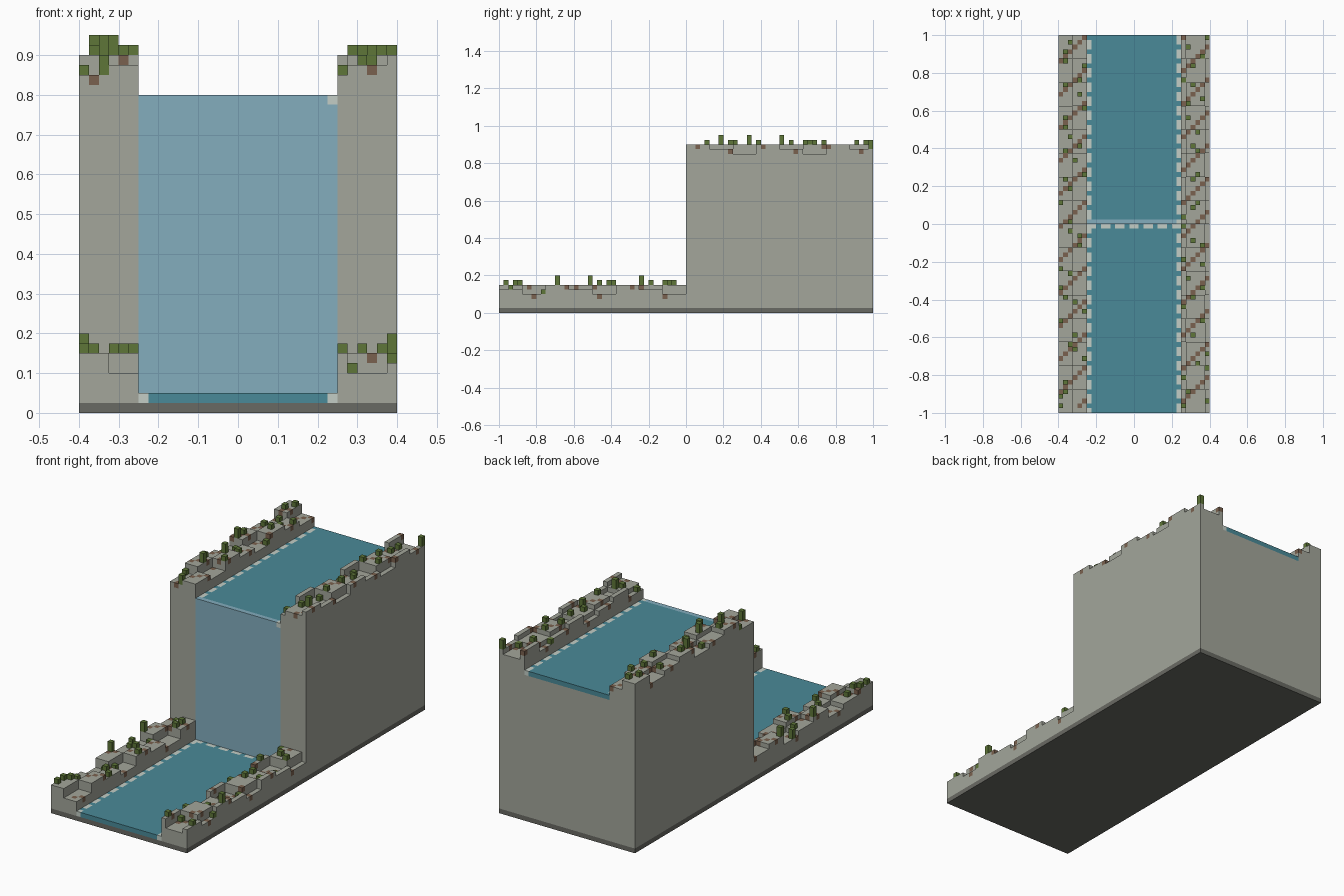
import bpy, random

if "Cube" in bpy.data.objects:
    bpy.data.objects.remove(bpy.data.objects["Cube"])

random.seed(4)
C = 0.025            # size of one cell
NX, NY = 32, 80      # cells across and along
MID = 40             # row where the cliff starts


def mat(name, r, g, b):
    lin = lambda v: ((v / 255 + 0.055) / 1.055) ** 2.4 if v > 10 else v / 3294
    m = bpy.data.materials.new(name)
    m.diffuse_color = (lin(r), lin(g), lin(b), 1)
    m.use_nodes = True
    m.node_tree.nodes["Principled BSDF"].inputs["Base Color"].default_value = m.diffuse_color
    return m


STONE = mat("stone", 163, 166, 155)
MUD = mat("mud", 122, 97, 78)
MOSS = mat("moss", 94, 118, 56)
BED = mat("dark_bedrock", 105, 106, 99)
WATER = mat("river_water", 74, 138, 152)
FALL = mat("falling_water", 131, 173, 190)
FOAM = mat("foam", 196, 206, 198)


def build(name, quads, mats):
    """Make an object from (corner list, material index) quads given in cells."""
    verts, faces, idx, seen = [], [], [], {}
    for corners, m in quads:
        f = []
        for p in corners:
            if p not in seen:
                seen[p] = len(verts)
                verts.append(((p[0] - NX / 2) * C, (p[1] - NY / 2) * C, p[2] * C))
            f.append(seen[p])
        faces.append(f)
        idx.append(m)
    me = bpy.data.meshes.new(name)
    me.from_pydata(verts, [], faces)
    for m in mats:
        me.materials.append(m)
    me.polygons.foreach_set("material_index", idx)
    me.update()
    ob = bpy.data.objects.new(name, me)
    bpy.context.collection.objects.link(ob)
    return ob


def box(x0, y0, z0, x1, y1, z1, m=0):
    a, b, c, d = (x0, y0, z0), (x1, y0, z0), (x1, y1, z0), (x0, y1, z0)
    e, f, g, h = (x0, y0, z1), (x1, y0, z1), (x1, y1, z1), (x0, y1, z1)
    return [(q, m) for q in ((d, c, b, a), (e, f, g, h), (a, b, f, e),
                             (b, c, g, f), (c, d, h, g), (d, a, e, h))]


# Terraced bank rules: blocks of 4 x 5 cells stepping down in threes
def height(i, j):
    top = 36 if j >= MID else 6
    return top - (j // 5 - (i + 1) // 4) % 3


def muddy(i, j):
    return j > 0 and (j - i) % 7 == 4


def bank(name, i0, i1):
    quads = []
    for i in range(i0, i1):
        for j in range(NY):
            h, m = height(i, j), int(muddy(i, j))
            quads.append((((i, j, h), (i + 1, j, h), (i + 1, j + 1, h), (i, j + 1, h)), m))
            sides = ((0, -1, (i, j), (i + 1, j)), (1, 0, (i + 1, j), (i + 1, j + 1)),
                     (0, 1, (i + 1, j + 1), (i, j + 1)), (-1, 0, (i, j + 1), (i, j)))
            for dx, dy, p, q in sides:
                inside = i0 <= i + dx < i1 and 0 <= j + dy < NY
                low = height(i + dx, j + dy) if inside else 1
                # top cell of the wall takes the cell colour, the rest is stone
                for z0, z1, k in ((low, h - 1, 0), (max(low, h - 1), h, m)):
                    if z1 > z0:
                        quads.append(((p + (z0,), q + (z0,), q + (z1,), p + (z1,)), k))
    build(name, quads, [STONE, MUD])


bank("left_bank", 0, 6)
bank("right_bank", 26, 32)

# Bedrock slab and the cliff core behind the fall
build("bedrock", box(0, 0, 0, NX, NY, 1), [BED])
build("cliff_core", box(6, MID + 1, 1, 26, NY, 31), [STONE])


# Rivers: water cells along the edges alternate with foam
def foamy(i, j):
    return (i - j) % 3 != 2


def river(name, j0, j1, z):
    water, foam = box(7, j0, z, 25, j1, z + 1), []
    for i in (6, 25):
        for j in range(j0, j1):
            (foam if foamy(i, j) else water).extend(box(i, j, z, i + 1, j + 1, z + 1))
    build(name + "_water", water, [WATER])
    build(name + "_foam", foam, [FOAM])


river("lower_river", 0, MID - 1, 1)
river("upper_river", MID + 1, NY, 31)

# Foam line where the fall lands
splash = []
for i in range(6, 26):
    splash += box(i, MID - 1, 1, i + 1, MID, 2, 0 if foamy(i, MID - 1) else 1)
build("splash_line", splash, [FOAM, WATER])

# Waterfall sheet with one foam cell at its right lip
build("waterfall", box(6, MID, 1, 25, MID + 1, 32) + box(25, MID, 1, 26, MID + 1, 31)
      + box(25, MID, 31, 26, MID + 1, 32, 1), [FALL, FOAM])

# Moss tufts scattered on the banks, a few of them tall
for name, i0 in (("left_moss", 0), ("right_moss", 26)):
    tufts = []
    for j in range(0, NY, 2):
        if random.random() < 0.88:
            i, jj = i0 + random.randrange(6), j + random.randrange(2)
            if muddy(i, jj):
                i = i0 + (i - i0 + 1) % 6
            z = height(i, jj)
            tufts += box(i, jj, z, i + 1, jj + 1, z + (2 if random.random() < 0.15 else 1))
    build(name, tufts, [MOSS])
